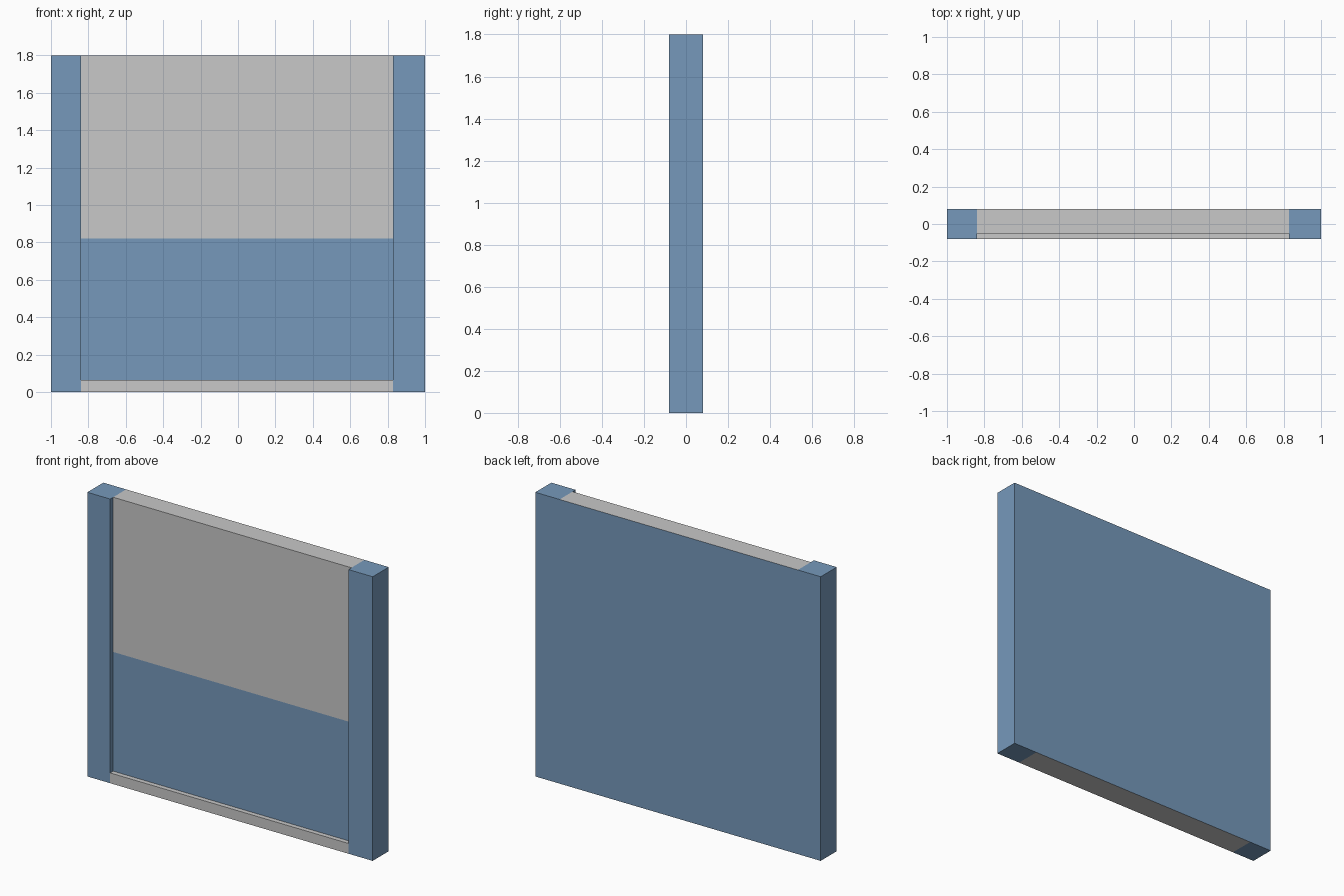
import bpy, bmesh
from mathutils import Vector

if "Cube" in bpy.data.objects:
    bpy.data.objects.remove(bpy.data.objects["Cube"])

LEFT, RIGHT = -0.84, 0.83      # inner edges of the side posts
SILL, SPLIT = 0.065, 0.82      # sill height, colour change on the recessed panel
HALF_D, RECESS_Y, TOP = 0.08, -0.05, 1.8


def material(name, srgb):
    m = bpy.data.materials.new(name)
    lin = [((c / 255 + 0.055) / 1.055) ** 2.4 for c in srgb]
    m.diffuse_color = (*lin, 1)
    m.use_nodes = True
    m.node_tree.nodes["Principled BSDF"].inputs["Base Color"].default_value = m.diffuse_color
    return m


def box(name, lo, hi):
    lo, hi = Vector(lo), Vector(hi)
    bm = bmesh.new()
    bmesh.ops.create_cube(bm, size=1)
    for v in bm.verts:
        v.co = (lo + hi) / 2 + v.co * (hi - lo)
    me = bpy.data.meshes.new(name)
    bm.to_mesh(me)
    bm.free()
    ob = bpy.data.objects.new(name, me)
    bpy.context.collection.objects.link(ob)
    return ob


blue = material("steel_blue", (118, 153, 187))
grey = material("light_grey", (200, 200, 200))

# Wall slab with a shallow recess on the front, open at the top
wall = box("wall_panel", (-1, -HALF_D, 0), (1, HALF_D, TOP))
cutter = box("recess_cutter", (LEFT, -0.3, SILL), (RIGHT, RECESS_Y, TOP + 0.2))
cutter.hide_render = True
mod = wall.modifiers.new("recess", 'BOOLEAN')
mod.operation, mod.solver, mod.object = 'DIFFERENCE', 'EXACT', cutter
bpy.context.view_layer.update()
deps = bpy.context.evaluated_depsgraph_get()
mesh = bpy.data.meshes.new_from_object(wall.evaluated_get(deps))
wall.modifiers.clear()
wall.data = mesh
bpy.data.objects.remove(cutter)
mesh.materials.clear()
mesh.materials.append(blue)
mesh.materials.append(grey)

# Cut faces along the colour borders
bm = bmesh.new()
bm.from_mesh(mesh)
for co, no in (((LEFT, 0, 0), (1, 0, 0)), ((RIGHT, 0, 0), (1, 0, 0)),
               ((0, 0, SPLIT), (0, 0, 1))):
    bmesh.ops.bisect_plane(bm, geom=bm.verts[:] + bm.edges[:] + bm.faces[:],
                           dist=1e-5, plane_co=co, plane_no=no)

# Grey: top, bottom, sill and upper recess between the posts; the rest is blue
bm.normal_update()
for f in bm.faces:
    c, n = f.calc_center_median(), f.normal
    middle = LEFT + 0.01 < c.x < RIGHT - 0.01
    back = n.y > 0.5
    lower_recess = n.y < -0.5 and SILL < c.z < SPLIT
    f.material_index = int(middle and not back and not lower_recess)
    f.smooth = False
bm.to_mesh(mesh)
bm.free()
